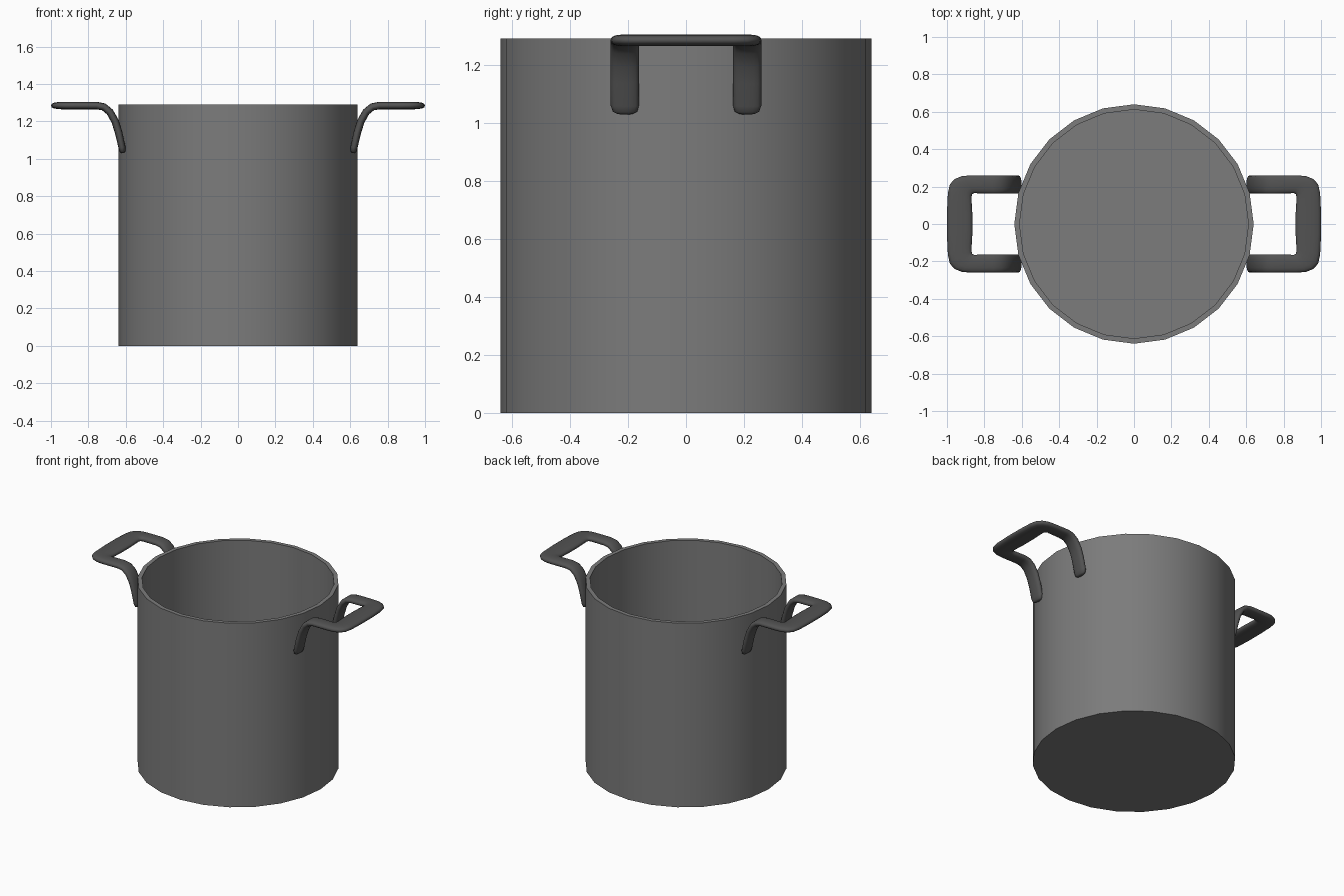
import bpy, bmesh, math
from mathutils import Vector

if "Cube" in bpy.data.objects:
    bpy.data.objects.remove(bpy.data.objects["Cube"])


def material(name, v):
    m = bpy.data.materials.new(name)
    m.diffuse_color = (v, v, v, 1)
    m.use_nodes = True
    m.node_tree.nodes["Principled BSDF"].inputs["Base Color"].default_value = m.diffuse_color
    return m


def make_object(name, rings, mat, angle):
    """Skin closed rings of points in order and cap both ends."""
    bm = bmesh.new()
    loops = [[bm.verts.new(p) for p in ring] for ring in rings]
    for a, b in zip(loops, loops[1:]):
        n = len(a)
        for i in range(n):
            j = (i + 1) % n
            bm.faces.new((a[i], a[j], b[j], b[i]))
    bm.faces.new(loops[0][::-1])
    bm.faces.new(loops[-1])
    bmesh.ops.recalc_face_normals(bm, faces=bm.faces)
    me = bpy.data.meshes.new(name)
    bm.to_mesh(me)
    bm.free()
    me.materials.append(mat)
    ob = bpy.data.objects.new(name, me)
    bpy.context.collection.objects.link(ob)
    bpy.ops.object.select_all(action='DESELECT')
    bpy.context.view_layer.objects.active = ob
    ob.select_set(True)
    bpy.ops.object.shade_smooth_by_angle(angle=math.radians(angle))
    return ob


steel = material("grey steel", 0.2)
dark = material("dark handle grey", 0.085)

# Pot body: outer wall, rim, inner wall and floor
SIDES = 24


def circle(r, z):
    return [(r * math.cos(math.tau * i / SIDES), r * math.sin(math.tau * i / SIDES), z)
            for i in range(SIDES)]


make_object("pot_body", [circle(0.64, 0), circle(0.64, 1.29),
                         circle(0.612, 1.29), circle(0.612, 0.03)], steel, 30)

# Handle half path: inner edge (x, y), outer edge (x, y), height z, half thickness
half = [
    (0.616, 0.185, 0.616, 0.235, 1.030, 0.008),
    (0.617, 0.168, 0.617, 0.252, 1.038, 0.015),
    (0.620, 0.162, 0.620, 0.260, 1.060, 0.019),
    (0.638, 0.162, 0.638, 0.260, 1.140, 0.020),
    (0.657, 0.162, 0.657, 0.260, 1.200, 0.020),
    (0.685, 0.162, 0.685, 0.260, 1.250, 0.020),
    (0.718, 0.162, 0.718, 0.260, 1.277, 0.020),
    (0.755, 0.162, 0.755, 0.260, 1.284, 0.020),
    (0.835, 0.164, 0.870, 0.260, 1.284, 0.020),
    (0.853, 0.166, 0.920, 0.256, 1.284, 0.020),
    (0.865, 0.160, 0.958, 0.241, 1.284, 0.020),
    (0.869, 0.145, 0.984, 0.213, 1.284, 0.020),
    (0.868, 0.120, 0.995, 0.165, 1.284, 0.020),
    (0.864, 0.050, 1.000, 0.060, 1.284, 0.020),
]
path = half + [(a, -b, c, -d, z, t) for a, b, c, d, z, t in reversed(half)]


def handle_rings(side):
    centres = [Vector(((a + c) / 2, (b + d) / 2, z)) for a, b, c, d, z, t in path]
    rings = []
    for k, (a, b, c, d, z, t) in enumerate(path):
        tangent = centres[min(k + 1, len(path) - 1)] - centres[max(k - 1, 0)]
        wide = Vector(((c - a) / 2, (d - b) / 2, 0))
        up = wide.cross(tangent).normalized() * t
        ring = []
        for i in range(16):
            w = math.tau * i / 16
            cw, sw = math.cos(w), math.sin(w)
            # slightly squared ellipse
            p = (centres[k] + wide * math.copysign(abs(cw) ** 0.8, cw)
                 + up * math.copysign(abs(sw) ** 0.8, sw))
            ring.append((p.x * side, p.y, p.z))
        rings.append(ring)
    return rings


# Two side handles
for side, label in ((1, "right"), (-1, "left")):
    make_object(label + "_handle", handle_rings(side), dark, 60)
